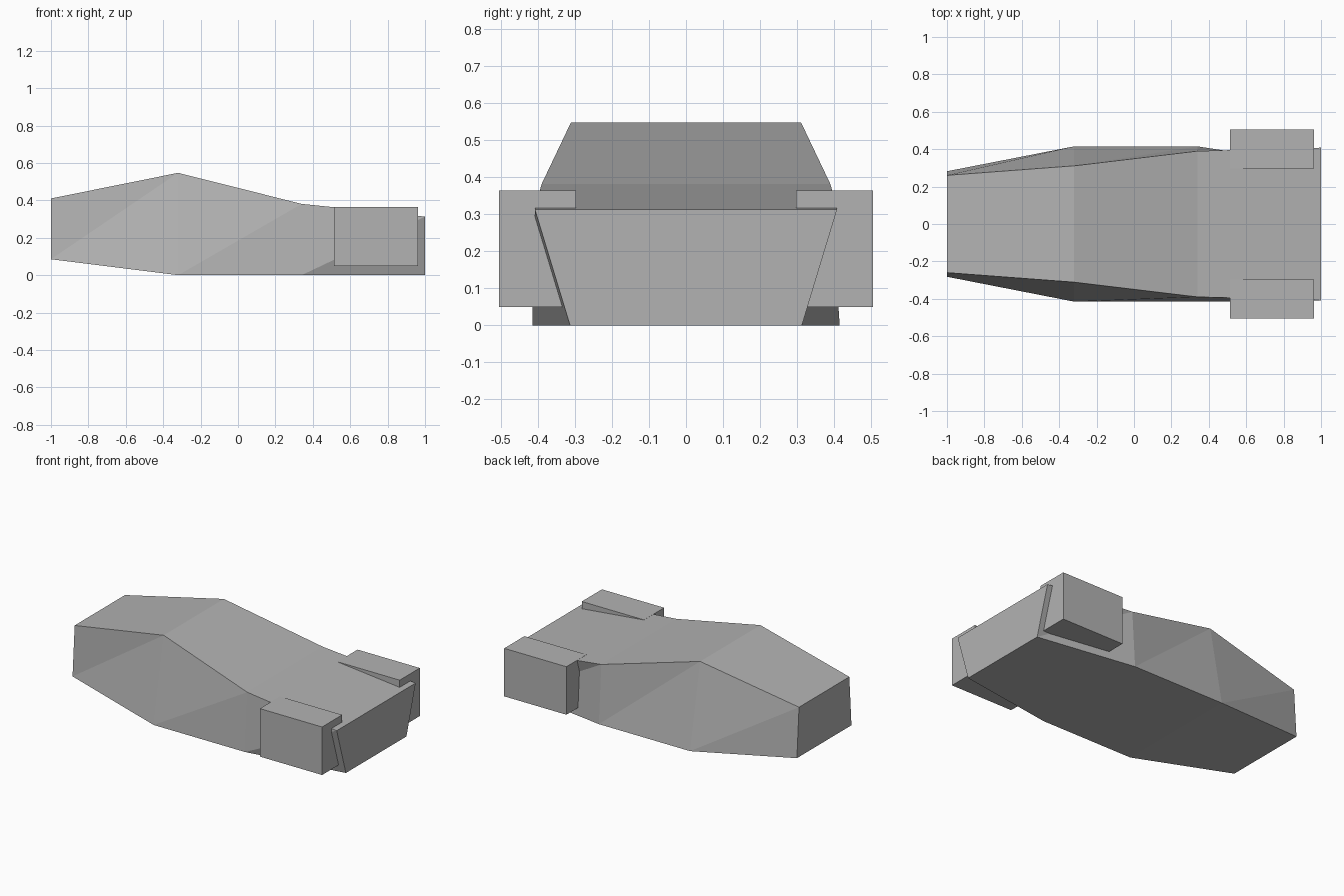
import bpy

if "Cube" in bpy.data.objects:
    bpy.data.objects.remove(bpy.data.objects["Cube"])

grey = bpy.data.materials.new("plain grey")
grey.diffuse_color = (0.45, 0.45, 0.45, 1)
grey.use_nodes = True
grey.node_tree.nodes["Principled BSDF"].inputs["Base Color"].default_value = grey.diffuse_color


def add_mesh(name, verts, faces):
    mesh = bpy.data.meshes.new(name)
    mesh.from_pydata(verts, [], faces)
    mesh.materials.append(grey)
    obj = bpy.data.objects.new(name, mesh)
    bpy.context.collection.objects.link(obj)
    return obj


# Hull cross-sections: x, bottom z, top z, bottom half width, top half width
sections = [
    (-1.00, 0.085, 0.410, 0.282, 0.260),
    (-0.32, 0.000, 0.547, 0.415, 0.311),
    (0.34, 0.000, 0.381, 0.415, 0.390),
    (1.00, 0.000, 0.313, 0.313, 0.408),
]
verts, faces = [], []
for x, z0, z1, wb, wt in sections:
    verts += [(x, -wb, z0), (x, wb, z0), (x, wt, z1), (x, -wt, z1)]

for i in range(len(sections) - 1):
    a, b = 4 * i, 4 * i + 4
    # floor and roof panels
    faces += [(a, a + 1, b + 1, b), (a + 3, b + 3, b + 2, a + 2)]
    # front side, creased from rear-low to fore-high
    faces += [(a, b, b + 3), (a, b + 3, a + 3)]
    # back side, creased the other way
    faces += [(a + 1, a + 2, b + 1), (a + 2, b + 2, b + 1)]
# end caps
n = 4 * (len(sections) - 1)
faces += [(0, 3, 2, 1), (n, n + 1, n + 2, n + 3)]
add_mesh("hull", verts, faces)

# Side pods sunk into the hull
for name, side in (("front_pod", -1), ("back_pod", 1)):
    bpy.ops.mesh.primitive_cube_add(size=1, location=(0.737, side * 0.401, 0.207))
    pod = bpy.context.object
    pod.name = name
    pod.scale = (0.45, 0.208, 0.314)
    pod.data.materials.append(grey)
